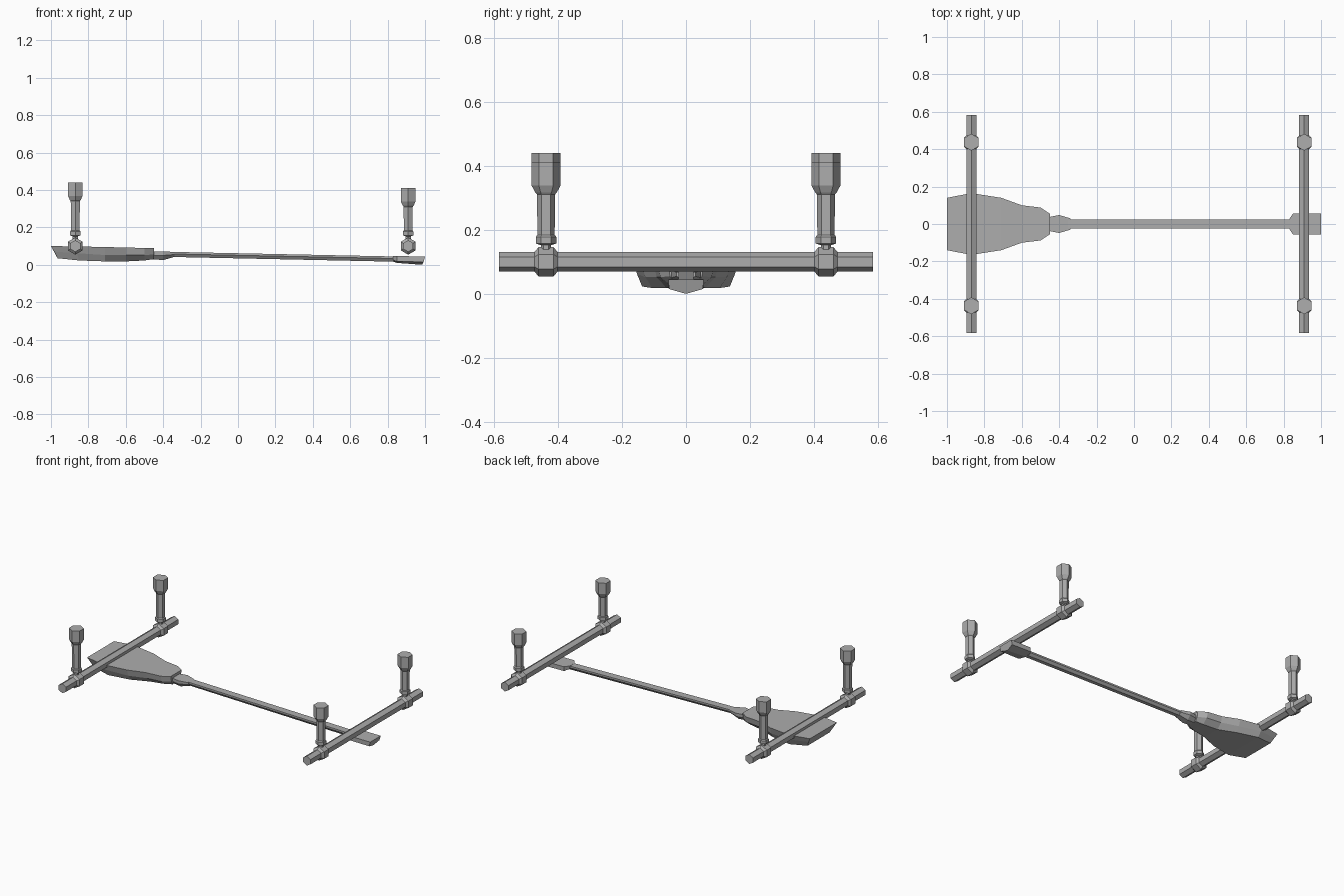
import bpy
import bmesh
from mathutils import Matrix, Vector
from math import pi, cos, sin

old = bpy.data.objects.get("Cube")
if old:
    bpy.data.objects.remove(old, do_unlink=True)

grey = bpy.data.materials.new("plain grey")
grey.use_nodes = True
colour = (0.42, 0.42, 0.42, 1)
grey.diffuse_color = colour
grey.node_tree.nodes["Principled BSDF"].inputs["Base Color"].default_value = colour


def skin(name, rings):
    """Join rings of points into a closed flat-shaded solid."""
    bm = bmesh.new()
    loops = [[bm.verts.new(p) for p in ring] for ring in rings]
    n = len(loops[0])
    for a, b in zip(loops, loops[1:]):
        for i in range(n):
            j = (i + 1) % n
            bm.faces.new((a[i], a[j], b[j], b[i]))
    bm.faces.new(loops[0])
    bm.faces.new(loops[-1])
    bmesh.ops.remove_doubles(bm, verts=bm.verts, dist=0.0001)
    bmesh.ops.recalc_face_normals(bm, faces=bm.faces)
    mesh = bpy.data.meshes.new(name)
    bm.to_mesh(mesh)
    bm.free()
    mesh.materials.append(grey)
    obj = bpy.data.objects.new(name, mesh)
    bpy.context.collection.objects.link(obj)
    return obj


def hex_lathe(name, profile, place):
    """Six-sided turned part from (radius, height) pairs, corners along y."""
    angles = [pi / 2 + i * pi / 3 for i in range(6)]
    return skin(name, [[place @ Vector((r * cos(a), r * sin(a), h)) for a in angles]
                       for r, h in profile])


def hull(name, sections):
    """Loft of (x, bottom shift, top/mid/bottom half widths, top/mid/bottom z)."""
    rings = []
    for x, dx, wt, wm, wb, zt, zm, zb in sections:
        half = [(x, wt, zt), (x + dx / 2, wm, zm), (x + dx, wb, zb)]
        rings.append(half + [(px, -py, pz) for px, py, pz in reversed(half)])
    return skin(name, rings)


# Two crossbars, each with collars and upright posts
for side, x, top in (("rear", -0.87, 0.44), ("front", 0.91, 0.41)):
    lying = Matrix.Translation((x, 0, 0.1)) @ Matrix.Rotation(pi / 2, 4, "X")
    hex_lathe(side + "_crossbar", [(0.031, -0.584), (0.031, 0.584)], lying)
    for hand, y in (("right", -0.437), ("left", 0.437)):
        collar = Matrix.Translation((0, y, 0)) @ lying
        hex_lathe(f"{side}_{hand}_collar",
                  [(0.031, -0.036), (0.046, -0.023), (0.046, 0.023), (0.031, 0.036)],
                  collar)
        hex_lathe(f"{side}_{hand}_post",
                  [(0.016, 0.1), (0.016, 0.152), (0.032, 0.157), (0.032, 0.178),
                   (0.027, 0.184), (0.028, top - 0.1), (0.034, top - 0.093),
                   (0.045, top - 0.072), (0.045, top)],
                  Matrix.Translation((x, y, 0)))

# Broad blade with a tapering underside
hull("blade", [
    (-1.0, 0.035, 0.14, 0.13, 0.115, 0.1, 0.07, 0.035),
    (-0.87, 0.02, 0.165, 0.153, 0.137, 0.098, 0.062, 0.023),
    (-0.71, 0, 0.14, 0.127, 0.105, 0.095, 0.052, 0.018),
    (-0.6, 0, 0.1, 0.092, 0.06, 0.092, 0.052, 0.018),
    (-0.5, 0, 0.088, 0.08, 0.045, 0.09, 0.052, 0.023),
    (-0.45, 0, 0.055, 0.05, 0.035, 0.09, 0.055, 0.03)])

# Neck joining blade and shaft
hull("neck", [
    (-0.46, 0, 0.036, 0.036, 0.02, 0.072, 0.05, 0.03),
    (-0.4, 0, 0.048, 0.046, 0.022, 0.072, 0.05, 0.025),
    (-0.34, 0, 0.03, 0.029, 0.015, 0.068, 0.055, 0.042)])

# Long thin shaft
hull("shaft", [
    (-0.36, 0, 0.024, 0.024, 0.012, 0.069, 0.058, 0.042),
    (0.86, 0, 0.024, 0.024, 0.012, 0.044, 0.033, 0.016)])

# Keeled end piece
hull("end_piece", [
    (0.828, 0.005, 0.024, 0.024, 0, 0.046, 0.024, 0.015),
    (0.85, 0, 0.055, 0.055, 0, 0.046, 0.018, 0.01),
    (1.0, -0.015, 0.055, 0.053, 0, 0.045, 0.015, 0)])
